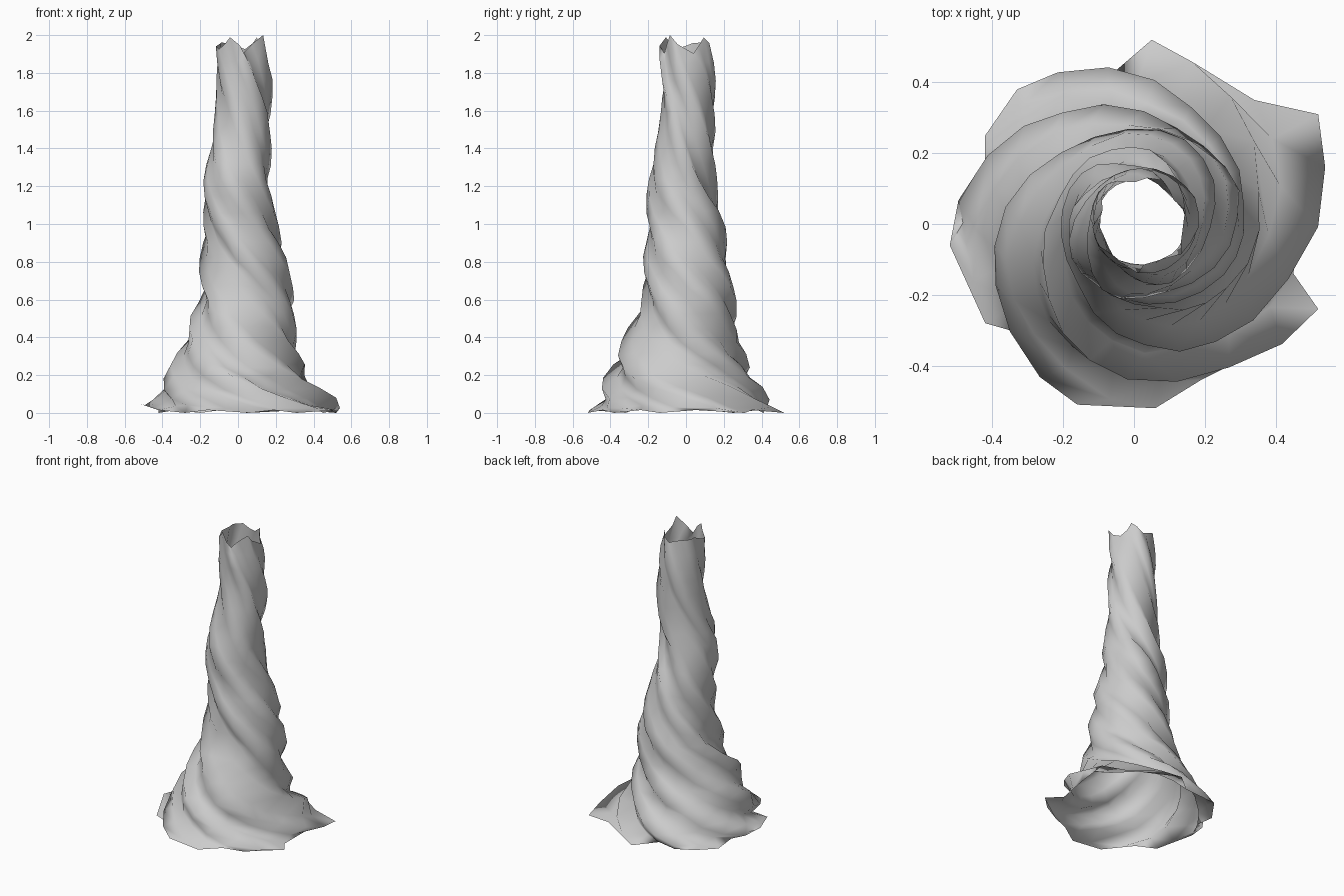
import bpy, math, random

if "Cube" in bpy.data.objects:
    bpy.data.objects.remove(bpy.data.objects["Cube"])
random.seed(4)

# Jagged flared outline at the foot; every point becomes one twisted column
foot = [(.52, .31), (.34, .35), (.05, .52), (-.09, .40), (-.20, .41), (-.33, .38),
        (-.42, .25), (-.42, .11), (-.52, -.06), (-.42, -.28), (-.28, -.32), (-.16, -.51),
        (.06, -.52), (.19, -.44), (.31, -.38), (.52, -.24), (.45, -.14), (.47, .05)]
# Trunk stations: height, centre x, centre y, mean radius
stations = [(0, 0, 0, .5), (.1, 0, 0, .415), (.2, -.01, -.025, .36), (.4, .015, -.015, .28),
            (.6, .05, .015, .24), (.8, .04, 0, .213), (1.0, .01, -.005, .19),
            (1.2, -.01, -.03, .17), (1.4, .01, -.005, .152), (1.6, .025, .015, .138),
            (1.8, .025, .01, .137), (2.0, .015, 0, .124)]


def station(z):
    for a, b in zip(stations, stations[1:]):
        if z <= b[0] + 1e-6:
            t = (z - a[0]) / (b[0] - a[0])
            return [p + (q - p) * t for p, q in zip(a[1:], b[1:])]


n, rings = len(foot), 27
angles = [math.atan2(y, x) for x, y in foot]
ridges = [math.hypot(x, y) / .5 for x, y in foot]
# Broad lopsidedness of the foot, which fades out higher up
broad = [sum(ridges[(i + d) % n] for d in range(-2, 3)) / 5 for i in range(n)]

# Rings wind clockwise as they rise, fastest near the ground
verts = []
for k in range(rings):
    z = 1.95 * (k / (rings - 1)) ** 1.25
    cx, cy, r = station(z)
    twist = -(4.6 * z - .5 * z * z) - .4 * (1 - math.exp(-z / .12))
    fade = min(1, z / .25)
    for i in range(n):
        lopsided = 1 + (broad[i] - 1) * (1 - fade)
        f = lopsided + (ridges[i] - broad[i]) * (1 - .25 * fade)
        zz = z
        if k == 0:
            zz = .05 if i == 8 else .015 * (i % 2)
        elif k == rings - 1:
            zz = z + .02 * math.cos(i * math.tau * 5 / n) + .03 * math.cos(i * math.tau * 4 / n)
        else:
            f += random.uniform(-.015, .015)
            zz += random.uniform(-.01, .01)
        a = angles[i] + twist
        verts.append((cx + r * f * math.cos(a), cy + r * f * math.sin(a), zz))

faces = [(k * n + i, k * n + (i + 1) % n, (k + 1) * n + (i + 1) % n, (k + 1) * n + i)
         for k in range(rings - 1) for i in range(n)]

# Hollow twisted trunk, open at both ends
mesh = bpy.data.meshes.new("twisted_trunk")
mesh.from_pydata(verts, [], faces)
trunk = bpy.data.objects.new("twisted_trunk", mesh)
bpy.context.collection.objects.link(trunk)
mesh.polygons.foreach_set("use_smooth", [True] * len(mesh.polygons))
mesh.update()
